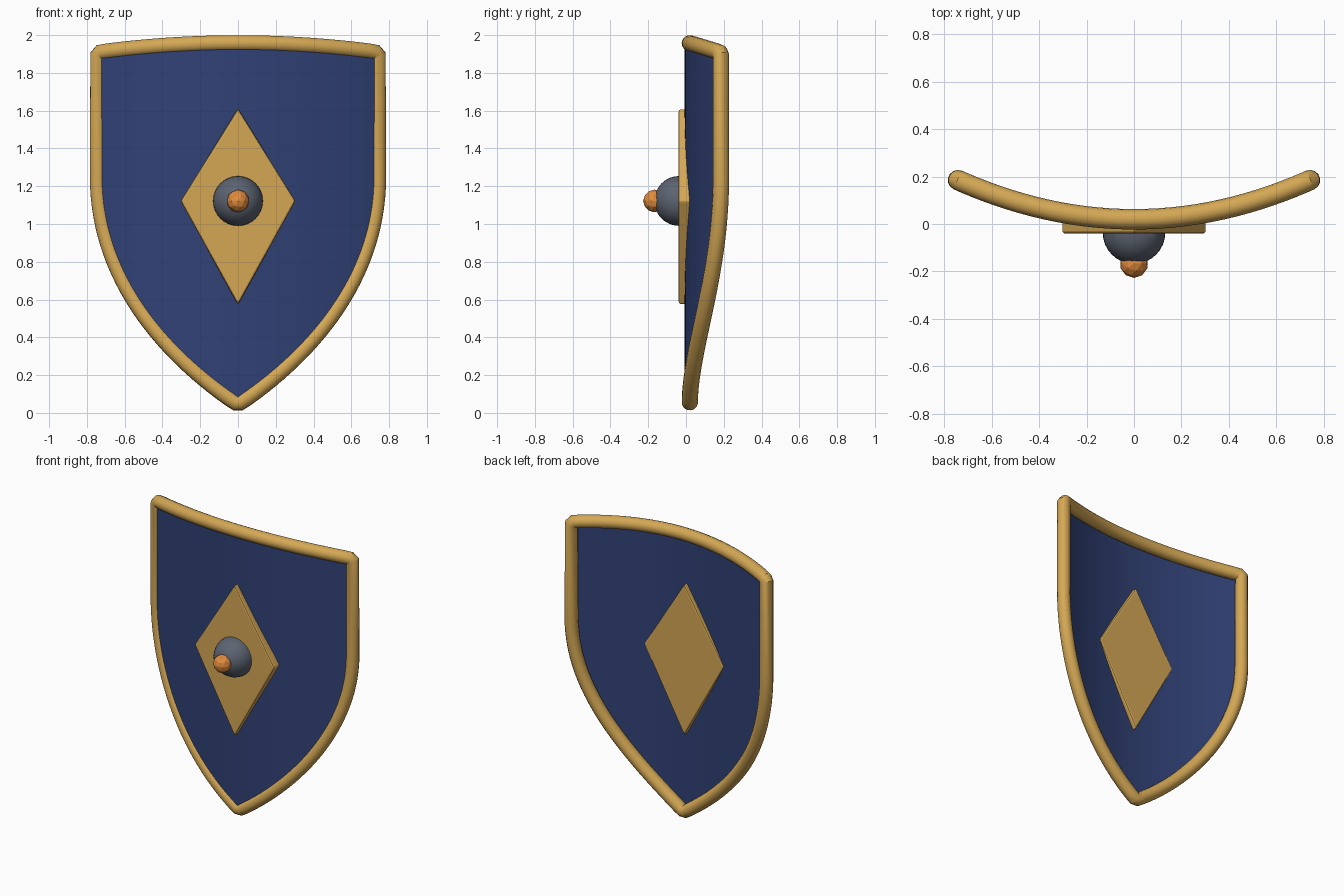
import bpy
import bmesh
from math import pi, radians
from mathutils import Matrix, Vector

cube = bpy.data.objects.get("Cube")
if cube:
    bpy.data.objects.remove(cube, do_unlink=True)


def material(name, rgb):
    mat = bpy.data.materials.new(name)
    mat.use_nodes = True
    color = (*rgb, 1)
    mat.diffuse_color = color
    mat.node_tree.nodes["Principled BSDF"].inputs["Base Color"].default_value = color
    return mat


BLUE = material("navy blue", (0.03, 0.053, 0.18))
GOLD = material("gold", (0.66, 0.39, 0.09))
STEEL = material("steel grey", (0.107, 0.125, 0.165))
ORANGE = material("orange", (0.76, 0.265, 0.048))

HALF_WIDTH, TOP, SIDE_TOP, SIDE_BOTTOM, TIP = 0.742, 1.957, 1.907, 1.25, 0.046
PANEL_SHIFT = -0.027
CORNER_CUT = 0.015
BOSS_Z = 1.122


def bow(x):
    """Depth of the curved rim at a given x."""
    return 0.02 + 0.3 * x * x


def top_edge(x):
    return TOP - (TOP - SIDE_TOP) * (x / HALF_WIDTH) ** 2


def lower_edge(t):
    """Point on the lower right edge, from the straight side to the tip."""
    p = [Vector(v) for v in ((HALF_WIDTH, SIDE_BOTTOM), (HALF_WIDTH, 0.74), (0.42, 0.33), (0, TIP))]
    s = 1 - t
    return p[0] * s**3 + p[1] * 3 * s * s * t + p[2] * 3 * s * t * t + p[3] * t**3


def add_object(name, bm, mat):
    mesh = bpy.data.meshes.new(name)
    bm.to_mesh(mesh)
    bm.free()
    mesh.materials.append(mat)
    obj = bpy.data.objects.new(name, mesh)
    bpy.context.collection.objects.link(obj)
    return obj


def select_only(obj):
    bpy.ops.object.select_all(action="DESELECT")
    obj.select_set(True)
    bpy.context.view_layer.objects.active = obj


def smooth(obj):
    select_only(obj)
    bpy.ops.object.shade_smooth_by_angle(angle=radians(30))


STEPS = 28
half = [lower_edge(i / STEPS) for i in range(STEPS + 1)]
lower = half + [Vector((-p.x, p.y)) for p in reversed(half[:-1])]

# Shield panel: a thin bowed sheet of vertical strips, set toward the front of the rim
bm = bmesh.new()
columns = [
    [bm.verts.new((p.x, bow(p.x) + PANEL_SHIFT, z)) for z in (p.y, top_edge(p.x))]
    for p in lower
]
for a, b in zip(columns, columns[1:]):
    bm.faces.new((a[0], a[1], b[1], b[0]))
bmesh.ops.reverse_faces(bm, faces=[f for f in bm.faces if f.normal.y > 0])
bm.normal_update()
for f in bm.faces:
    if f.normal.y > 0:
        f.normal_flip()
add_object("shield_panel", bm, BLUE)

# Rim: round tube swept around the outline, with its three corners cut off
top = [Vector((x, top_edge(x))) for x in (-HALF_WIDTH + HALF_WIDTH * i / 14 for i in range(29))]
outline = lower + top[:-1]
outline[0] = Vector((HALF_WIDTH, SIDE_BOTTOM))
outline.append(top[-1])
corners = (STEPS, len(lower), len(outline) - 1)
path = []
for i, p in enumerate(outline):
    if i in corners:
        for neighbour in (outline[i - 1], outline[(i + 1) % len(outline)]):
            path.append(p + (neighbour - p).normalized() * CORNER_CUT)
    else:
        path.append(p)
curve = bpy.data.curves.new("rim", "CURVE")
curve.dimensions = "3D"
curve.bevel_depth = 0.043
curve.bevel_resolution = 5
spline = curve.splines.new("POLY")
spline.points.add(len(path) - 1)
for point, p in zip(spline.points, path):
    point.co = (p.x, bow(p.x), p.y, 1)
spline.use_cyclic_u = True
curve.materials.append(GOLD)
rim = bpy.data.objects.new("rim", curve)
bpy.context.collection.objects.link(rim)
select_only(rim)
bpy.ops.object.convert(target="MESH")
smooth(bpy.context.view_layer.objects.active)

# Diamond plate: passes through the panel and just shows on the back
bm = bmesh.new()
kite = ((0.304, 1.122), (0, 1.611), (-0.304, 1.122), (0, 0.573))
face = bm.faces.new([bm.verts.new((x, -0.04, z)) for x, z in kite])
extruded = bmesh.ops.extrude_face_region(bm, geom=[face])
bmesh.ops.translate(
    bm, vec=(0, 0.063, 0), verts=[v for v in extruded["geom"] if isinstance(v, bmesh.types.BMVert)]
)
bmesh.ops.recalc_face_normals(bm, faces=bm.faces)
diamond = add_object("diamond_plate", bm, GOLD)
bevel = diamond.modifiers.new("soft_edges", "BEVEL")
bevel.width = 0.01
bevel.segments = 2

# Boss: half dome on the front of the plate
bm = bmesh.new()
bmesh.ops.create_uvsphere(bm, u_segments=32, v_segments=16, radius=0.132)
bmesh.ops.bisect_plane(
    bm, geom=bm.verts[:] + bm.edges[:] + bm.faces[:], plane_co=(0, 0, 0),
    plane_no=(0, 0, 1), clear_inner=True,
)
bmesh.ops.holes_fill(bm, edges=[e for e in bm.edges if e.is_boundary], sides=0)
bmesh.ops.transform(
    bm, verts=bm.verts,
    matrix=Matrix.Translation((0, -0.036, BOSS_Z)) @ Matrix.Rotation(pi / 2, 4, "X"),
)
bmesh.ops.recalc_face_normals(bm, faces=bm.faces)
smooth(add_object("boss", bm, STEEL))

# Stud: faceted ball at the tip of the boss
bm = bmesh.new()
bmesh.ops.create_icosphere(bm, subdivisions=2, radius=0.06)
bmesh.ops.translate(bm, vec=(0, -0.167, BOSS_Z), verts=bm.verts)
add_object("boss_stud", bm, ORANGE)
